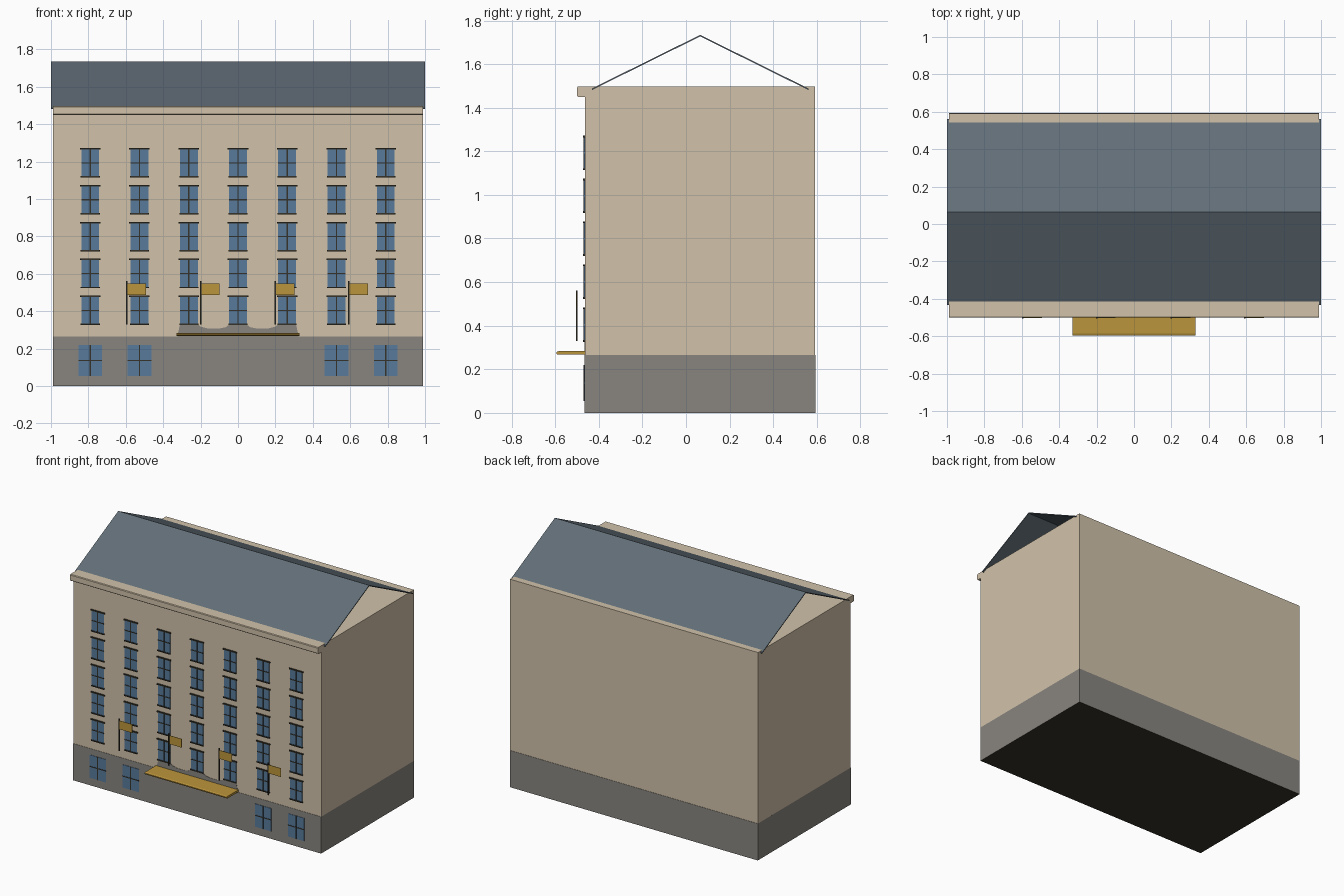
import bpy, bmesh
from mathutils import Matrix

if "Cube" in bpy.data.objects:
    bpy.data.objects.remove(bpy.data.objects["Cube"])


def material(name, rgb):
    m = bpy.data.materials.new(name)
    m.diffuse_color = (*rgb, 1)
    m.use_nodes = True
    m.node_tree.nodes["Principled BSDF"].inputs["Base Color"].default_value = m.diffuse_color
    return m


BEIGE = material("beige plaster", (0.64, 0.54, 0.40))
GREY = material("grey stone", (0.25, 0.235, 0.215))
SLATE = material("slate roof", (0.12, 0.155, 0.185))
BLUE = material("blue glass", (0.098, 0.195, 0.33))
GOLD = material("gold", (0.50, 0.30, 0.045))
DARK = material("dark trim", (0.035, 0.032, 0.022))


def boxes(name, mat, specs):
    """One object from a list of (x0, x1, y0, y1, z0, z1) boxes."""
    bm = bmesh.new()
    for x0, x1, y0, y1, z0, z1 in specs:
        m = Matrix.Translation(((x0 + x1) / 2, (y0 + y1) / 2, (z0 + z1) / 2))
        m = m @ Matrix.Diagonal((x1 - x0, y1 - y0, z1 - z0, 1))
        bmesh.ops.create_cube(bm, size=1, matrix=m)
    return finish(name, mat, bm)


def prism(name, mat, profile, axis, a, b):
    """Extrude a closed profile: axis 'x' takes (y, z), axis 'y' takes (x, z)."""
    place = (lambda p, t: (t, p[0], p[1])) if axis == 'x' else (lambda p, t: (p[0], t, p[1]))
    bm = bmesh.new()
    ra = [bm.verts.new(place(p, a)) for p in profile]
    rb = [bm.verts.new(place(p, b)) for p in profile]
    bm.faces.new(ra)
    bm.faces.new(rb)
    n = len(profile)
    for i in range(n):
        j = (i + 1) % n
        bm.faces.new((ra[i], ra[j], rb[j], rb[i]))
    return finish(name, mat, bm)


def finish(name, mat, bm):
    bmesh.ops.recalc_face_normals(bm, faces=bm.faces)
    me = bpy.data.meshes.new(name)
    bm.to_mesh(me)
    bm.free()
    me.materials.append(mat)
    ob = bpy.data.objects.new(name, me)
    bpy.context.collection.objects.link(ob)
    return ob


FRONT, BACK, HALF = -0.463, 0.592, 0.988

# main body
base = boxes("stone_base", GREY, [(-HALF, HALF, FRONT - 0.002, BACK + 0.002, 0, 0.265)])
base.data.materials.append(DARK)
for p in base.data.polygons:
    if p.normal.z < -0.5:
        p.material_index = 1
boxes("walls", BEIGE, [(-HALF, HALF, FRONT, BACK, 0.265, 1.45)])

# cornice with a small step on the front edge
prism("cornice", BEIGE, [(BACK, 1.45), (-0.495, 1.45), (-0.5, 1.455), (-0.5, 1.492),
                         (-0.496, 1.497), (BACK, 1.497)], 'x', -HALF, HALF)

# thin open-ended gable roof
t = 0.007
prism("roof", SLATE, [(-0.432, 1.488), (0.065, 1.734), (0.562, 1.488),
                      (0.562, 1.488 - t), (0.065, 1.734 - t), (-0.432, 1.488 - t)],
      'x', -1.0, 1.0)

# windows
columns = [-0.79, -0.527, -0.263, 0, 0.263, 0.527, 0.79]
rows = [0.33 + 0.197 * i for i in range(5)]
glass, trim = [], []


def window(x, z, w, h):
    glass.append((x - w / 2, x + w / 2, FRONT - 0.005, FRONT, z, z + h))
    f = FRONT - 0.007
    trim.append((x - 0.003, x + 0.003, f, FRONT, z, z + h))
    trim.append((x - w / 2, x + w / 2, f, FRONT, z + h / 2 - 0.003, z + h / 2 + 0.003))


for x in columns:
    for z in rows:
        window(x, z, 0.096, 0.15)
        trim.append((x - 0.055, x + 0.055, FRONT - 0.009, FRONT, z + 0.146, z + 0.154))
        trim.append((x - 0.051, x + 0.051, FRONT - 0.009, FRONT, z - 0.004, z + 0.004))
    if abs(x) > 0.4:
        window(x, 0.055, 0.128, 0.165)
boxes("window_glass", BLUE, glass)
boxes("window_trim", DARK, trim)

# grey scalloped panel above the entrance canopy
half = [(0, 0.332), (0.045, 0.33), (0.065, 0.315), (0.10, 0.308), (0.16, 0.308),
        (0.20, 0.318), (0.215, 0.33), (0.31, 0.33), (0.325, 0.265)]
prism("entrance_panel", GREY, [(-x, z) for x, z in half[:0:-1]] + half,
      'y', FRONT - 0.002, FRONT)

# entrance canopy
prism("canopy", GOLD, [(FRONT, 0.268), (-0.59, 0.268), (-0.595, 0.272), (-0.595, 0.279),
                       (-0.585, 0.283), (FRONT, 0.283)], 'x', -0.328, 0.328)

# flags and poles
poles = [-0.595, -0.2, 0.2, 0.592]
boxes("flag_poles", DARK, [(x - 0.004, x + 0.004, -0.504, -0.497, 0.33, 0.562) for x in poles])
boxes("flags", GOLD, [(x + 0.003, x + 0.102, -0.502, -0.499, 0.487, 0.549) for x in poles])
